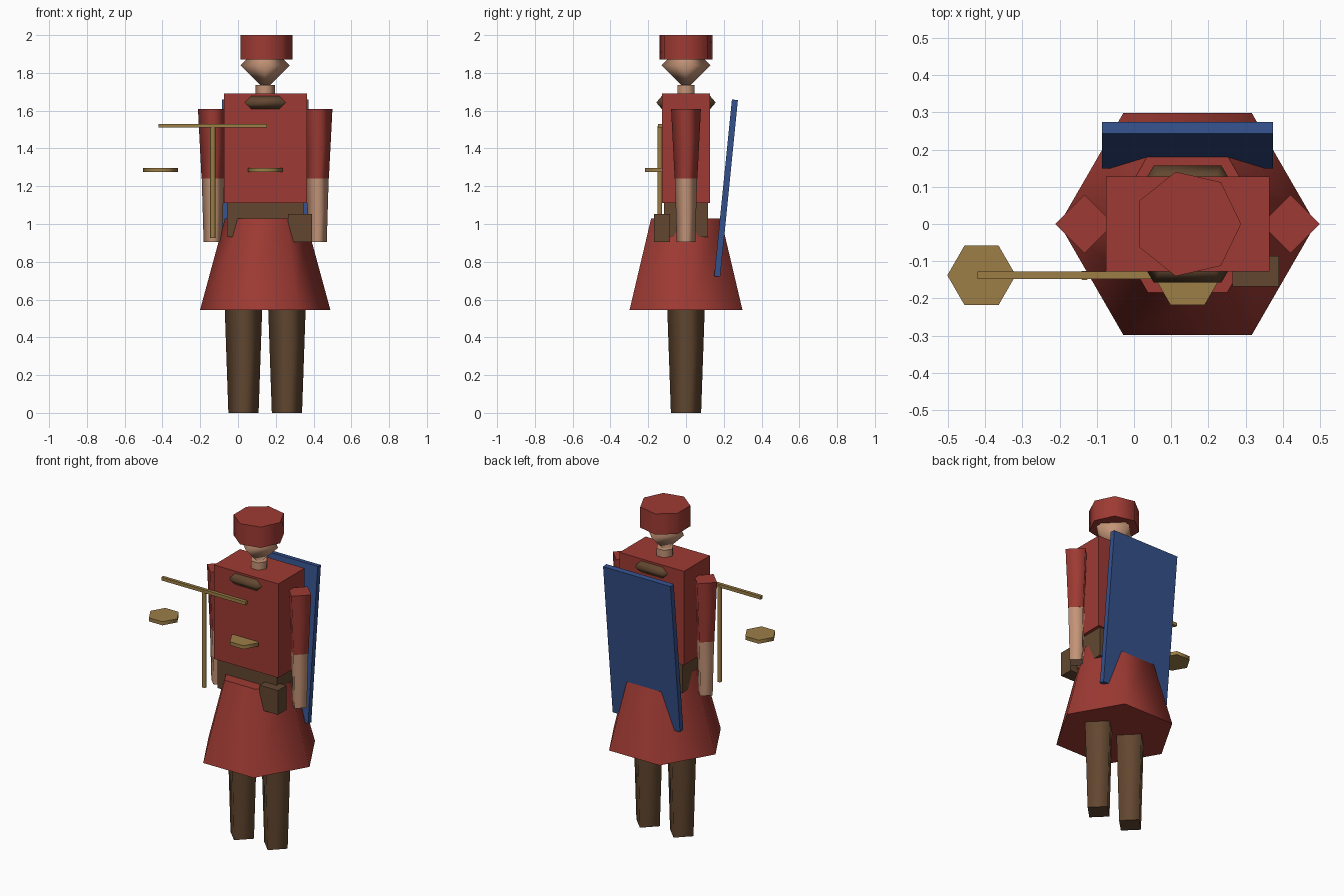
import bpy, bmesh, math
from mathutils import Matrix

if "Cube" in bpy.data.objects:
    bpy.data.objects.remove(bpy.data.objects["Cube"], do_unlink=True)


def material(name, rgb):
    lin = [((c / 255 + 0.055) / 1.055) ** 2.4 for c in rgb] + [1.0]
    mat = bpy.data.materials.new(name)
    mat.use_nodes = True
    mat.diffuse_color = lin
    mat.node_tree.nodes["Principled BSDF"].inputs["Base Color"].default_value = lin
    return mat


RED = material("red_cloth", (158, 58, 51))
BROWN = material("brown_leather", (98, 71, 48))
SKIN = material("skin", (196, 148, 119))
BLUE = material("blue_board", (52, 81, 140))
BRASS = material("brass", (156, 126, 70))

CX = 0.144  # centre line of the figure


def finish(name, bm, mat, loc, rot=(0, 0, 0)):
    bmesh.ops.recalc_face_normals(bm, faces=bm.faces)
    mesh = bpy.data.meshes.new(name)
    bm.to_mesh(mesh)
    bm.free()
    mesh.materials.append(mat)
    ob = bpy.data.objects.new(name, mesh)
    ob.location, ob.rotation_euler = loc, rot
    bpy.context.scene.collection.objects.link(ob)
    return ob


def box(name, mat, loc, size, rot=(0, 0, 0)):
    bm = bmesh.new()
    bmesh.ops.create_cube(bm, size=1, matrix=Matrix.Diagonal((*size, 1)))
    return finish(name, bm, mat, loc, rot)


def turned(name, mat, x, y, sides, profile):
    """Smooth sided prism through (radius, z) rings, with flat caps."""
    bm = bmesh.new()
    rings = []
    for r, z in profile:
        angles = [math.tau * i / sides for i in range(sides)]
        rings.append([bm.verts.new((r * math.cos(a), r * math.sin(a), z)) for a in angles])
    for low, high in zip(rings, rings[1:]):
        for i in range(sides):
            j = (i + 1) % sides
            bm.faces.new((low[i], low[j], high[j], high[i])).smooth = True
    for ring, (r, z) in zip((rings[0], rings[-1]), (profile[0], profile[-1])):
        if r > 0:
            bm.faces.new(ring)
    bmesh.ops.remove_doubles(bm, verts=bm.verts, dist=0.0001)
    return finish(name, bm, mat, (x, y, 0))


def ring(name, mat, loc, major, minor, sides, tube_sides):
    bm = bmesh.new()
    loops = []
    for i in range(sides):
        a = math.tau * i / sides
        loop = []
        for k in range(tube_sides):
            b = math.tau * k / tube_sides
            r = major + minor * math.cos(b)
            loop.append(bm.verts.new((r * math.cos(a), r * math.sin(a), minor * math.sin(b))))
        loops.append(loop)
    for i in range(sides):
        p, q = loops[i], loops[(i + 1) % sides]
        for k in range(tube_sides):
            m = (k + 1) % tube_sides
            bm.faces.new((p[k], q[k], q[m], p[m])).smooth = True
    return finish(name, bm, mat, loc)


# Legs and arms, mirrored about the centre line
for side, s in (("right", -1), ("left", 1)):
    turned(side + "_leg", BROWN, CX + s * 0.115, 0, 4, [(0.08, 0), (0.105, 0.72)])
    arm_x = CX + s * 0.277
    turned(side + "_forearm", SKIN, arm_x, 0, 4, [(0.049, 0.905), (0.059, 1.24)])
    turned(side + "_sleeve", RED, arm_x, 0, 4, [(0.06, 1.24), (0.079, 1.61)])

# Clothing on the body
turned("skirt", RED, CX, 0, 6, [(0.345, 0.545), (0.213, 1.03)])
box("belt", BROWN, (CX, 0, 1.025), (0.404, 0.232, 0.19))
box("torso", RED, (CX + 0.001, 0, 1.4), (0.44, 0.255, 0.58))
ring("collar", BROWN, (CX, 0, 1.643), 0.145, 0.037, 6, 4)
box("pouch", BROWN, (0.328, -0.127, 0.979), (0.125, 0.083, 0.15))

# Head and hat
turned("neck", SKIN, CX, 0, 6, [(0.051, 1.66), (0.051, 1.735)])
turned("head", SKIN, CX, 0, 4, [(0, 1.71), (0.13, 1.84), (0, 1.97)])
turned("hat", RED, CX, 0, 7, [(0.144, 1.872), (0.144, 2.0)])

# Board leaning against the back
box("back_board", BLUE, (CX, 0.212, 1.19), (0.46, 0.032, 0.94), (-0.1, 0, 0))

# Balance scale: post, beam and two pans
SX, SY = -0.133, -0.138
turned("scale_post", BRASS, SX, SY, 6, [(0.014, 0.925), (0.014, 1.52)])
box("scale_beam", BRASS, (SX, SY, 1.52), (0.575, 0.02, 0.02))
for side, s in (("right", -1), ("left", 1)):
    turned(side + "_pan", BRASS, SX + s * 0.277, SY, 6, [(0.092, 1.274), (0.092, 1.296)])
